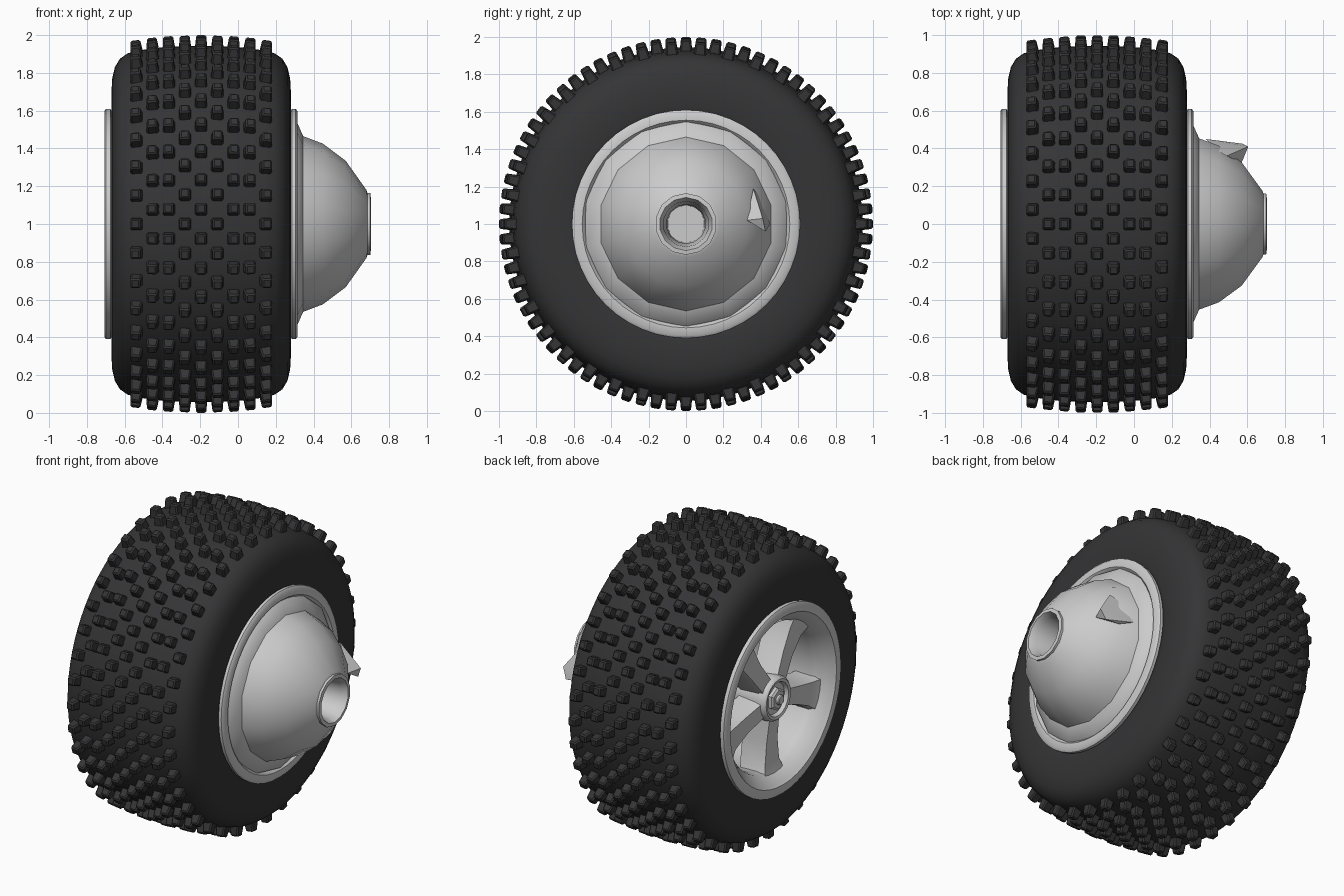
import bpy, bmesh, math
from mathutils import Matrix, Vector

if "Cube" in bpy.data.objects:
    bpy.data.objects.remove(bpy.data.objects["Cube"])

CENTRE = Vector((0, 0, 1))
MID = -0.195          # middle of the tyre width


def finish(name, bm, mat=None, angle=40, normals=True):
    if normals:
        bmesh.ops.recalc_face_normals(bm, faces=bm.faces[:])
    me = bpy.data.meshes.new(name)
    bm.to_mesh(me)
    bm.free()
    ob = bpy.data.objects.new(name, me)
    bpy.context.collection.objects.link(ob)
    if mat:
        me.materials.append(mat)
    bpy.ops.object.select_all(action='DESELECT')
    bpy.context.view_layer.objects.active = ob
    ob.select_set(True)
    bpy.ops.object.shade_smooth_by_angle(angle=math.radians(angle))
    return ob


def lathe(name, profile, seg, closed=False, mat=None, angle=40):
    """Revolve (x, radius) points about the wheel axle."""
    bm = bmesh.new()
    rings = []
    for x, r in profile:
        ring = []
        for i in range(seg):
            a = 2 * math.pi * i / seg
            ring.append(bm.verts.new((x, r * math.sin(a), 1 + r * math.cos(a))))
        rings.append(ring)
    n = len(rings)
    for k in range(n if closed else n - 1):
        a, b = rings[k], rings[(k + 1) % n]
        for i in range(seg):
            j = (i + 1) % seg
            bm.faces.new((a[i], a[j], b[j], b[i]))
    if not closed:
        for ring, (x, r) in zip((rings[0], rings[-1]), (profile[0], profile[-1])):
            if r < 0.13:
                bm.faces.new(ring)
    return finish(name, bm, mat, angle)


def crown(x):
    return 0.945 - 0.22 * (x - MID) ** 2


rubber = bpy.data.materials.new("rubber")
rubber.diffuse_color = (0.035, 0.035, 0.037, 1)
rubber.use_nodes = True
rubber.node_tree.nodes["Principled BSDF"].inputs["Base Color"].default_value = rubber.diffuse_color

# Tyre body: mirrored half profile
half = [(0.0, 0.945), (0.2, crown(MID + 0.2)), (0.34, 0.918), (0.39, 0.903),
        (0.43, 0.875), (0.457, 0.83), (0.471, 0.77), (0.475, 0.70),
        (0.472, 0.63), (0.462, 0.575), (0.44, 0.55), (0.40, 0.54)]
profile = [(MID - d, r) for d, r in reversed(half)] + [(MID + d, r) for d, r in half[1:]]
lathe("tyre", profile, 76, closed=True, mat=rubber, angle=50)

# Tread knobs: one tapered block repeated in two staggered row patterns
bm = bmesh.new()
bmesh.ops.create_cube(bm, size=1)
for v in bm.verts:
    w = 0.052 if v.co.z > 0 else 0.068
    v.co = Vector((v.co.x * w, v.co.y * w, 0.055 if v.co.z > 0 else -0.02))
top = [e for e in bm.edges if max(v.co.z for v in e.verts) > 0]
bmesh.ops.bevel(bm, geom=top, offset=0.008, segments=1, affect='EDGES')
template = bpy.data.meshes.new("knob_template")
bm.to_mesh(template)
bm.free()

bm = bmesh.new()
COUNT = 38
for k in range(COUNT):
    for columns, shift in (((0, 3, 5, 8), 0.5), ((1, 2, 4, 6, 7), 0.0)):
        a = 2 * math.pi * (k + shift) / COUNT
        for c in columns:
            d = (c - 4) * 0.0855
            m = (Matrix.Translation(CENTRE) @ Matrix.Rotation(a, 4, 'X')
                 @ Matrix.Translation((MID + d, 0, crown(MID + d)))
                 @ Matrix.Rotation(0.4 * d, 4, 'Y'))
            start = len(bm.verts)
            bm.from_mesh(template)
            bm.verts.ensure_lookup_table()
            bmesh.ops.transform(bm, matrix=m, verts=bm.verts[start:])
bpy.data.meshes.remove(template)
finish("tread_knobs", bm, rubber, 30, normals=False)

# Rim barrel with a lip on both sides
lathe("rim", [(-0.708, 0.595), (-0.70, 0.61), (-0.675, 0.61), (-0.66, 0.58),
              (-0.60, 0.52), (0.20, 0.52), (0.275, 0.58), (0.285, 0.61),
              (0.305, 0.61), (0.315, 0.597), (0.315, 0.555), (0.30, 0.54),
              (0.20, 0.49), (-0.58, 0.47), (-0.63, 0.478), (-0.69, 0.535),
              (-0.708, 0.55)], 48, closed=True)

# Inner dome cover with the axle socket
lathe("dome_cover", [(0.28, 0.56), (0.31, 0.545), (0.345, 0.465), (0.45, 0.425),
                     (0.57, 0.335), (0.68, 0.18), (0.685, 0.165), (0.70, 0.165),
                     (0.703, 0.142), (0.66, 0.122), (0.45, 0.105), (-0.40, 0.10)], 14)

# Pointed fin standing out of the dome
bm = bmesh.new()
for p in ((0.605, 0.41, 1.03), (0.575, 0.425, 0.96), (0.57, 0.325, 1.02),
          (0.38, 0.45, 1.0), (0.47, 0.42, 0.97), (0.49, 0.36, 1.19), (0.44, 0.39, 1.15)):
    bm.verts.new(p)
bmesh.ops.convex_hull(bm, input=bm.verts[:])
finish("dome_fin", bm, angle=25)

# Five flared spokes on the outer side
bm = bmesh.new()
sections = [(0.10, -0.645, 0.058), (0.28, -0.625, 0.066), (0.42, -0.625, 0.085), (0.50, -0.645, 0.115)]
for k in range(5):
    rot = Matrix.Translation(CENTRE) @ Matrix.Rotation(math.pi + 2 * math.pi * k / 5, 4, 'X')
    loops = []
    for r, x, w in sections:
        pts = [(x, -w * 0.85, r), (x, w * 0.85, r), (x + 0.03, w, r),
               (x + 0.17, w, r), (x + 0.17, -w, r), (x + 0.03, -w, r)]
        loops.append([bm.verts.new(rot @ Vector(p)) for p in pts])
    for a, b in zip(loops, loops[1:]):
        for i in range(6):
            j = (i + 1) % 6
            bm.faces.new((a[i], a[j], b[j], b[i]))
    bm.faces.new(loops[0])
    bm.faces.new(loops[-1])
finish("spokes", bm, angle=35)

# Hub boss with a recessed face, hexagonal nut and axle end
lathe("hub", [(-0.40, 0.12), (-0.62, 0.145), (-0.66, 0.14), (-0.672, 0.128),
              (-0.668, 0.11), (-0.645, 0.10), (-0.645, 0.02)], 24)
lathe("wheel_nut", [(-0.63, 0.075), (-0.665, 0.075), (-0.675, 0.06)], 6, angle=20)
lathe("axle_end", [(-0.64, 0.032), (-0.69, 0.032), (-0.695, 0.026)], 12)
